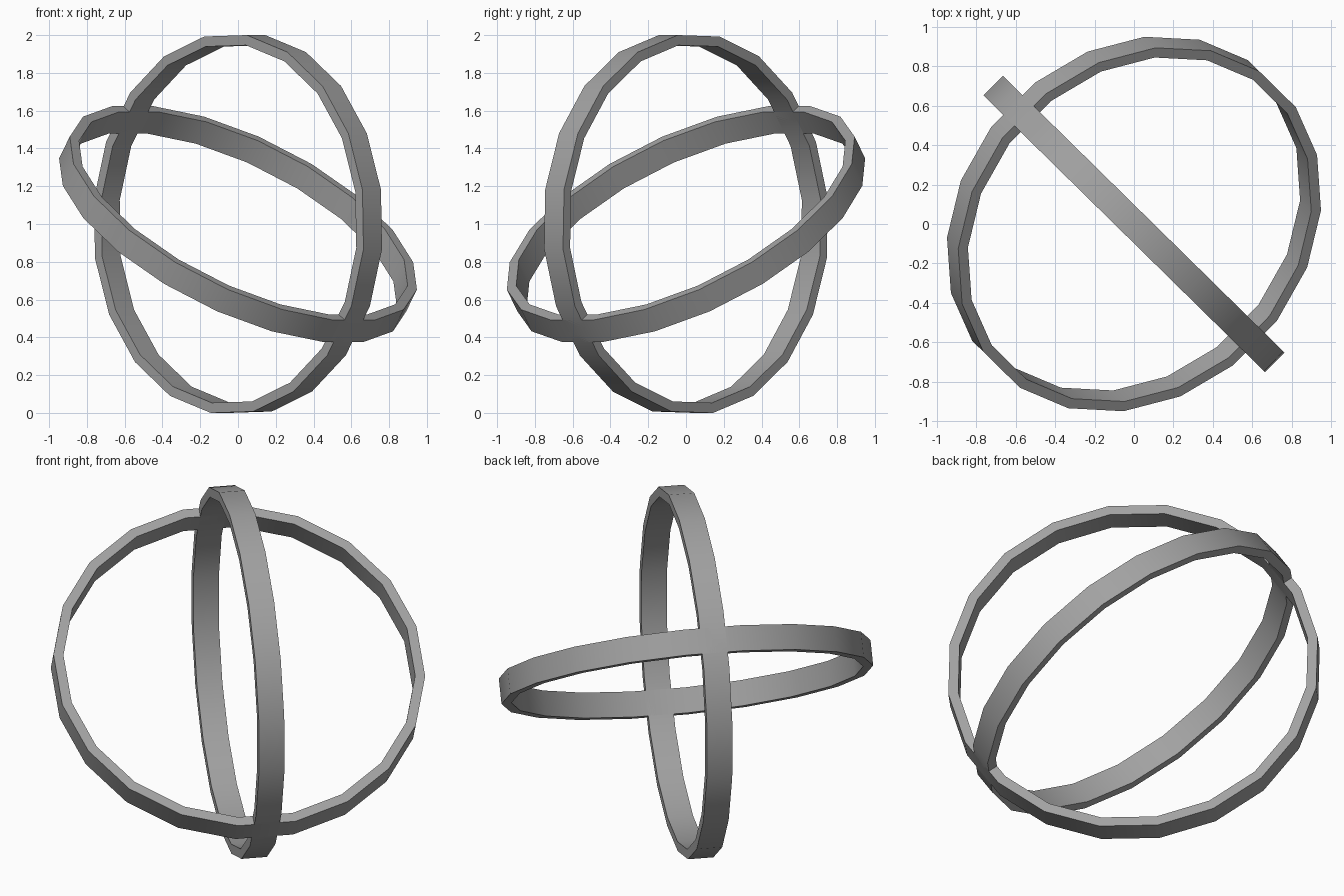
import bpy
import bmesh
from math import radians, cos, sin
from mathutils import Matrix

cube = bpy.data.objects.get("Cube")
if cube:
    bpy.data.objects.remove(cube, do_unlink=True)

SIDES = 20
OUTER, INNER, WIDTH = 1.009, 0.955, 0.14
TILT, TURN = radians(34.6), radians(135.5)

# One plain grey metal for both rings
grey = bpy.data.materials.new("grey metal")
grey.use_nodes = True
colour = (0.36, 0.36, 0.36, 1)
grey.diffuse_color = colour
grey.node_tree.nodes["Principled BSDF"].inputs["Base Color"].default_value = colour


def make_ring(name, rotation):
    """Spin a rectangular section into a flat band with a given orientation."""
    bm = bmesh.new()
    half, start = WIDTH / 2, radians(180 / SIDES)
    section = [(INNER, -half), (OUTER, -half), (OUTER, half), (INNER, half)]
    verts = [bm.verts.new((r * cos(start), r * sin(start), z)) for r, z in section]
    edges = [bm.edges.new((verts[i], verts[i - 1])) for i in range(len(verts))]
    bmesh.ops.spin(bm, geom=verts + edges, cent=(0, 0, 0), axis=(0, 0, 1),
                   angle=radians(360), steps=SIDES)
    bmesh.ops.remove_doubles(bm, verts=bm.verts, dist=0.001)
    bmesh.ops.recalc_face_normals(bm, faces=bm.faces)
    bm.transform(Matrix.Translation((0, 0, 1)) @ rotation)
    mesh = bpy.data.meshes.new(name)
    bm.to_mesh(mesh)
    bm.free()
    mesh.materials.append(grey)
    ring = bpy.data.objects.new(name, mesh)
    bpy.context.collection.objects.link(ring)
    bpy.ops.object.select_all(action="DESELECT")
    ring.select_set(True)
    bpy.context.view_layer.objects.active = ring
    bpy.ops.object.shade_smooth_by_angle(angle=radians(30))


# Two crossing rings sharing one tilted diameter
lean = Matrix.Rotation(TURN, 4, "Z") @ Matrix.Rotation(-TILT, 4, "Y")
make_ring("tilted_ring", lean)
make_ring("upright_ring", lean @ Matrix.Rotation(radians(90), 4, "X"))
